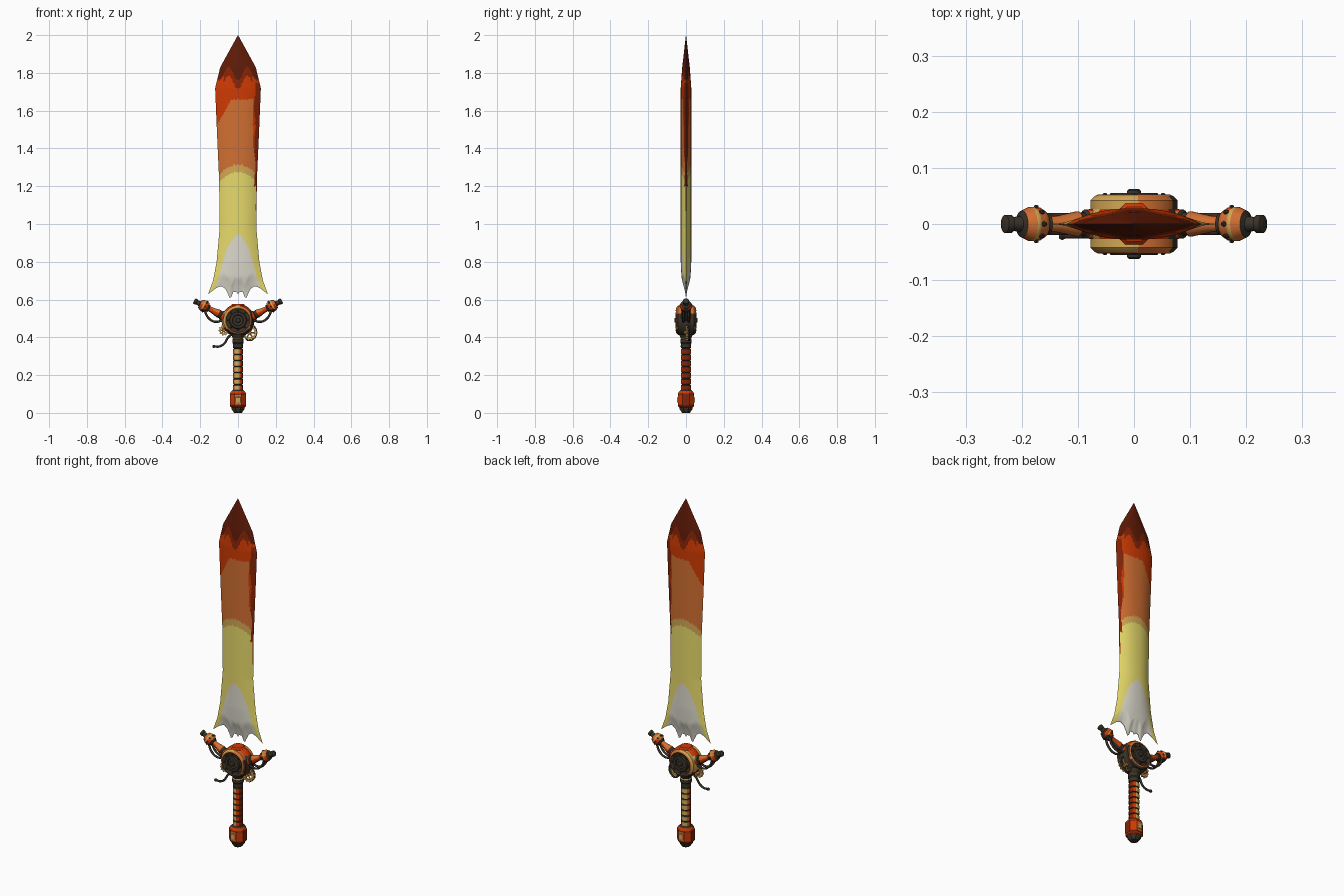
import bpy, bmesh, math
from mathutils import Vector

if "Cube" in bpy.data.objects:
    bpy.data.objects.remove(bpy.data.objects["Cube"])

COLOURS = {
    'w': ("bone_white", (0.72, 0.69, 0.60)), 'y': ("pale_yellow", (0.80, 0.70, 0.145)),
    'g': ("brass", (0.66, 0.39, 0.09)), 'c': ("copper", (0.64, 0.16, 0.032)),
    'r': ("red_orange", (0.62, 0.042, 0.001)), 'm': ("deep_red", (0.24, 0.018, 0.002)),
    'd': ("dark_red", (0.12, 0.011, 0.002)), 'k': ("dark_metal", (0.042, 0.032, 0.021)),
}
KEYS = list(COLOURS)
MATS = []
for k in KEYS:
    m = bpy.data.materials.new(COLOURS[k][0])
    m.diffuse_color = (*COLOURS[k][1], 1)
    m.use_nodes = True
    m.node_tree.nodes["Principled BSDF"].inputs["Base Color"].default_value = m.diffuse_color
    MATS.append(m)


def finish(name, bm, angle=35):
    bmesh.ops.recalc_face_normals(bm, faces=bm.faces)
    me = bpy.data.meshes.new(name)
    bm.to_mesh(me)
    bm.free()
    for m in MATS:
        me.materials.append(m)
    ob = bpy.data.objects.new(name, me)
    bpy.context.collection.objects.link(ob)
    bpy.ops.object.select_all(action='DESELECT')
    ob.select_set(True)
    bpy.context.view_layer.objects.active = ob
    bpy.ops.object.shade_smooth_by_angle(angle=math.radians(angle))
    return ob


def lathe(name, prof, mats, origin=(0, 0, 0), axis=(0, 0, 1), n=24, rule=None):
    """Revolve (radius, height) points; one colour key per profile segment."""
    bm = bmesh.new()
    q = Vector((0, 0, 1)).rotation_difference(Vector(axis))
    rings = []
    for r, h in prof:
        rings.append([bm.verts.new(Vector(origin) + q @ Vector((
            r * math.cos((i + .5) * math.tau / n), r * math.sin((i + .5) * math.tau / n), h)))
            for i in range(n)])
    for j, (a, b) in enumerate(zip(rings, rings[1:])):
        for i in range(n):
            f = bm.faces.new((a[i], a[(i + 1) % n], b[(i + 1) % n], b[i]))
            f.material_index = KEYS.index(mats[j % len(mats)])
    bm.faces.new(rings[0]).material_index = KEYS.index(mats[0])
    bm.faces.new(rings[-1]).material_index = KEYS.index(mats[(len(prof) - 2) % len(mats)])
    bmesh.ops.recalc_face_normals(bm, faces=bm.faces)
    if rule:
        bm.normal_update()
        for f in bm.faces:
            f.material_index = KEYS.index(rule(f.normal, KEYS[f.material_index]))
    return finish(name, bm)


def tube(name, pts, r, key):
    cu = bpy.data.curves.new(name, 'CURVE')
    cu.dimensions = '3D'
    cu.bevel_depth, cu.bevel_resolution, cu.use_fill_caps = r, 2, True
    sp = cu.splines.new('BEZIER')
    sp.bezier_points.add(len(pts) - 1)
    for p, co in zip(sp.bezier_points, pts):
        p.co = co
        p.handle_left_type = p.handle_right_type = 'AUTO'
    tmp = bpy.data.objects.new(name + "_path", cu)
    bpy.context.collection.objects.link(tmp)
    me = bpy.data.meshes.new_from_object(tmp.evaluated_get(bpy.context.evaluated_depsgraph_get()))
    bm = bmesh.new()
    bm.from_mesh(me)
    for f in bm.faces:
        f.material_index = KEYS.index(key)
    bpy.data.objects.remove(tmp)
    return finish(name, bm, 50)


def gear(name, c, r_in, r_out, tooth, n, half, key):
    bm = bmesh.new()
    rows = []
    for i in range(4 * n):
        a = i * math.tau / (4 * n)
        ro = r_out + (tooth if i % 4 < 2 else 0)
        rows.append([bm.verts.new((c[0] + r * math.cos(a), c[1] + y, c[2] + r * math.sin(a)))
                     for r, y in ((r_in, -half), (ro, -half), (ro, half), (r_in, half))])
    for a, b in zip(rows, rows[1:] + rows[:1]):
        for j in range(4):
            f = bm.faces.new((a[j], a[(j + 1) % 4], b[(j + 1) % 4], b[j]))
            f.material_index = KEYS.index(key)
    finish(name, bm)
    for i in range(3):  # spokes
        a = i * math.pi / 3
        d = Vector((math.cos(a), 0, math.sin(a))) * r_in * 1.05
        tube(name + "_spoke", [Vector(c) - d, Vector(c) + d], half * .6, 'g')


def lerp(table, v):
    for (a, fa), (b, fb) in zip(table, table[1:]):
        if v <= b:
            return fa + (fb - fa) * (v - a) / (b - a)
    return table[-1][1]


# ---- blade: lens section swept up the outline, ragged at the bottom ----
WIDTH = [(.59, .172), (.63, .158), (.70, .132), (.80, .113), (.98, .097), (1.235, .100),
         (1.5, .112), (1.72, .121), (1.83, .094), (2.0, 0.0005)]
BOTTOM = [(0, .628), (.07, .645), (.12, .637), (.18, .643), (.235, .597), (.32, .625), (.45, .657),
          (.62, .672), (.8, .66), (1, .628)]
THICK = [(.59, .001), (.63, .006), (.72, .024), (.80, .028), (1.72, .028), (1.83, .020), (2.0, .0005)]


def blade_colour(x, z):
    ax = abs(x)
    tip = 1.795 - .035 * math.cos(ax * 63)
    if z > tip:
        return 'd'
    if z > tip - .045 and ax < .075:
        return 'm'
    if x > .089 + .004 * math.sin(z * 30) and 1.2 < z < 1.75 or x > .094 and 1.07 < z <= 1.2:
        return 'm'
    left_top = 1.66 if x > -.035 else 1.66 - (-.035 - x) * 1.8
    if z > left_top or x > .08 and z > 1.4:
        return 'r'
    edge = 1.275 - 5.5 * x * x
    if z > edge + .04:
        return 'c'
    if z > edge:
        return 'g'
    return 'w' if z < .94 - 22 * x * x or (z < .69 and ax < .115) else 'y'


bm = bmesh.new()
NU, NT = 48, 150
for side in (-1, 1):
    grid = []
    for j in range(NT + 1):
        row = []
        for i in range(NU + 1):
            u = math.sin((2 * i / NU - 1) * math.pi / 2) * .5 + (2 * i / NU - 1) * .5
            zb = lerp(BOTTOM, abs(u))
            z = zb + (2 - zb) * j / NT
            y = side * lerp(THICK, z) * (1 - abs(u) ** 2.3) * (min(1, (j + .3) / 8) ** .6)
            row.append(bm.verts.new((u * lerp(WIDTH, z), y, z)))
        grid.append(row)
    for j in range(NT):
        for i in range(NU):
            f = bm.faces.new((grid[j][i], grid[j][i + 1], grid[j + 1][i + 1], grid[j + 1][i]))
            c = f.calc_center_median()
            f.material_index = KEYS.index(blade_colour(c.x, c.z))
    if side == -1:
        lower = grid[0]
for i in range(NU):  # close the thin lower rim
    bm.faces.new((lower[i], lower[i + 1], grid[0][i + 1], grid[0][i]))
bmesh.ops.remove_doubles(bm, verts=bm.verts, dist=.00005)
finish("blade", bm, 30)

# ---- pommel ----
lathe("pommel", [(.022, 0), (.036, .018), (.038, .028), (.047, .036), (.047, .044), (.047, .095), (.047, .102),
                 (.038, .115), (.028, .122)], "kkrmrmrk", n=8,
      rule=lambda n, k: 'm' if k == 'r' and abs(n.x) > .85 else ('c' if k == 'r' and abs(n.y) > .85 else k))
for s in (-1, 1):
    lathe("pommel_plate", [(.021, 0), (.019, .004)], "g", (0, s * .043, .069), (0, s, 0), 4)

# ---- grip: wrapped bands with dark grooves ----
prof, keys = [], ""
for i in range(8):
    z = .118 + i * .032
    prof += [(.023, z), (.027, z + .003), (.027, z + .028), (.023, z + .031)]
    keys += "krkk" if i < 7 else "kkkk"
lathe("grip", prof, keys, n=12,
      rule=lambda n, k: k if k != 'r' else ('m' if n.x > .6 or n.x < -.9 else
                                            'r' if n.x > .3 else 'g' if abs(n.y) > .6 else 'c'))
lathe("grip_collar", [(.026, .365), (.031, .372), (.031, .39), (.027, .395), (.036, .41), (.04, .43)], "kkgkk", n=16)

# ---- hub ----
HUB = (0, 0, .49)
lathe("hub_body", [(.072, -.034), (.085, -.018), (.087, 0), (.085, .018), (.072, .034)], "c", HUB, (0, 1, 0), 32,
      lambda n, k: 'r' if n.z > .45 else 'g' if n.x < -.3 and n.z > -.3 else 'k')
for s in (-1, 1):
    lathe("hub_disc", [(.078, .026), (.078, .042), (.070, .050), (.064, .053), (.058, .049), (.046, .049),
                       (.042, .055), (.030, .055), (.027, .050), (.013, .050), (.012, .060), (.009, .062)],
          "ggckkkkkkkkk", HUB, (0, s, 0), 32,
          lambda n, k: k if k != 'g' else 'k' if n.z < -.4 or (n.x > .6 and n.z < .5) else 'c' if n.x > .1 else 'g')
    for i in range(8):
        a = i * math.tau / 8
        lathe("hub_bolt", [(.005, 0), (.005, .004), (.003, .006)], "k",
              (.052 * math.cos(a), s * .049, .49 + .052 * math.sin(a)), (0, s, 0), 6)
lathe("blade_socket", [(.046, .53), (.044, .552), (.040, .556), (.040, .568), (.033, .576)], "rkrr", n=8)


def arm_rule(n, k):
    if k == 'k':
        return k
    if n.z < -.55:
        return 'k'
    return 'r' if k == 'c' and n.z < .35 else k


# ---- guard arms, knobs and cables, mirrored ----
for s in (-1, 1):
    axis = Vector((s * .175, 0, .092)).normalized()
    base = Vector((s * .06, 0, .503))
    lathe("guard_arm", [(.028, 0), (.026, .03), (.021, .034), (.021, .042), (.023, .046), (.015, .085), (.014, .104),
                        (.020, .106), (.020, .112), (.024, .114), (.030, .124), (.030, .134), (.031, .136),
                        (.031, .142), (.030, .144), (.024, .158), (.014, .162), (.012, .178), (.016, .180),
                        (.016, .192), (.009, .195)],
          "ckkkcckkkccggcckkkkk", base, axis, 20, arm_rule)
    perp = axis.cross(Vector((0, 1, 0)))
    for i in range(8):
        a = i * math.tau / 8
        d = perp * math.cos(a) + Vector((0, 1, 0)) * math.sin(a)
        lathe("knob_stud", [(.005, 0), (.005, .004), (.002, .006)], "k", base + axis * .129 + d * .028, d, 6)
    for y in (-.014, .014):
        tube("guard_cable", [(s * .178, y, .548), (s * .160, y, .507), (s * .125, y, .483),
                             (s * .085, y, .490), (s * .06, y, .505)], .006, 'k')

# ---- gears and hooked lever under the hub ----
gear("large_gear", (.062, .004, .425), .027, .036, .006, 14, .006, 'g')
gear("small_gear", (-.075, -.012, .437), .016, .023, .005, 10, .006, 'g')
lathe("gear_axle", [(.009, -.014), (.009, .014)], "c", (.062, .004, .425), (0, 1, 0), 12)
lathe("small_gear_axle", [(.008, -.012), (.008, .03)], "c", (-.075, -.012, .437), (0, 1, 0), 12)
tube("lever_hook", [(-.02, -.015, .425), (-.052, -.018, .40), (-.072, -.02, .368), (-.098, -.02, .352),
                    (-.128, -.02, .352)], .006, 'k')
lathe("lever_tip", [(.006, -.006), (.009, 0), (.006, .006)], "k", (-.128, -.02, .352), (1, 0, 0), 12)
tube("side_pipe", [(.03, .014, .415), (.055, .016, .385), (.088, .014, .40), (.095, .012, .44), (.07, .01, .47)],
     .005, 'k')
